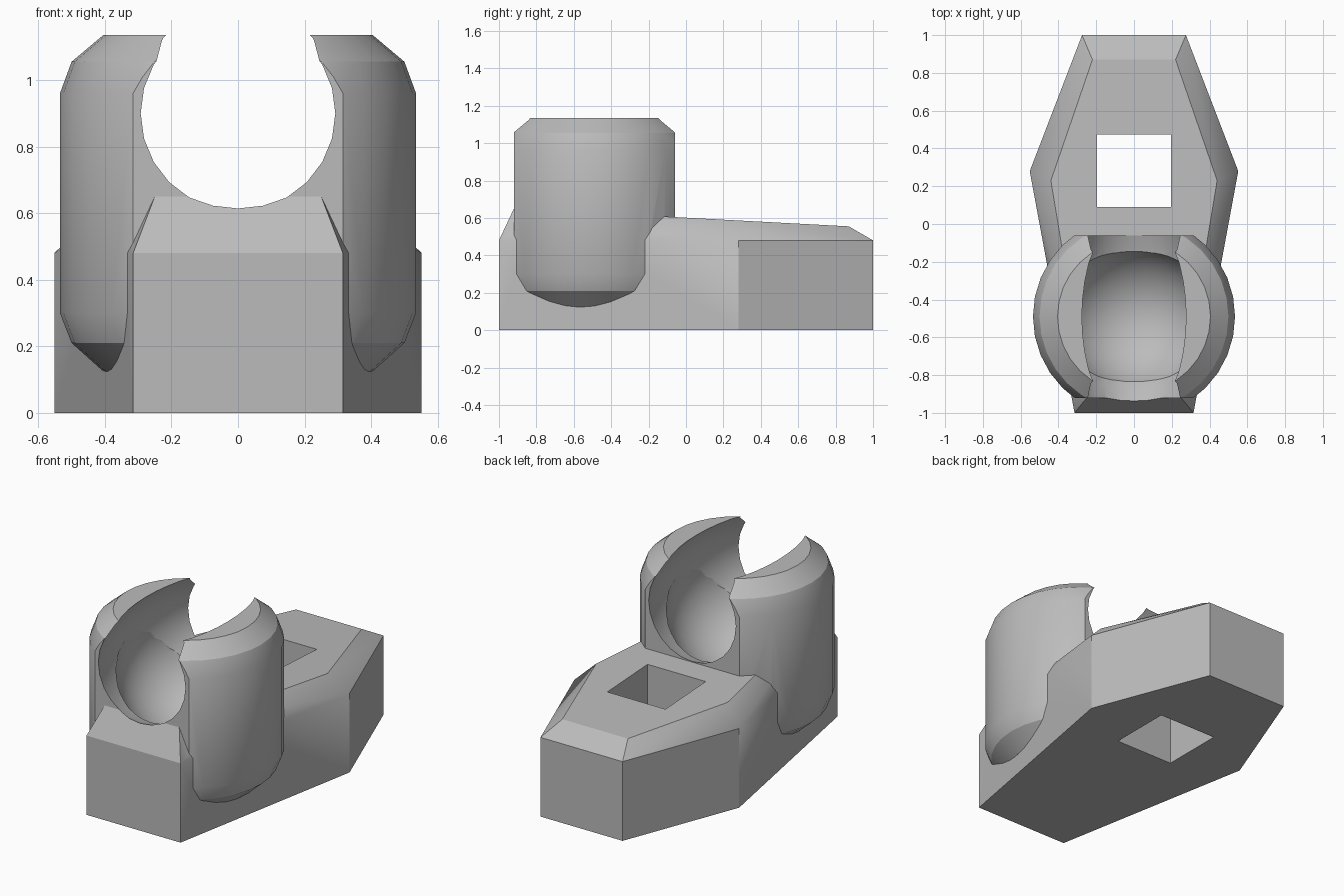
import bpy, bmesh, math
from mathutils import Matrix

cube = bpy.data.objects.get("Cube")
if cube:
    bpy.data.objects.remove(cube, do_unlink=True)

CENTRE_Y = -0.49


def to_object(name, bm):
    bmesh.ops.recalc_face_normals(bm, faces=bm.faces)
    mesh = bpy.data.meshes.new(name)
    bm.to_mesh(mesh)
    bm.free()
    obj = bpy.data.objects.new(name, mesh)
    bpy.context.scene.collection.objects.link(obj)
    return obj


def hull(name, half_points):
    """Convex solid from points on one side, mirrored across x."""
    bm = bmesh.new()
    for x, y, z in half_points:
        for side in (-1, 1):
            bm.verts.new((side * x, y, z))
    bmesh.ops.convex_hull(bm, input=bm.verts)
    bmesh.ops.dissolve_limit(bm, angle_limit=math.radians(1),
                             verts=bm.verts, edges=bm.edges)
    return to_object(name, bm)


def box(name, x, y0, y1, z0, z1):
    return hull(name, [(x, y, z) for y in (y0, y1) for z in (z0, z1)])


def ball(name, radii, z, segments, rings):
    """Ellipsoid with its poles along y."""
    bm = bmesh.new()
    bmesh.ops.create_uvsphere(bm, u_segments=segments, v_segments=rings, radius=1)
    place = (Matrix.Translation((0, CENTRE_Y, z)) @ Matrix.Diagonal((*radii, 1))
             @ Matrix.Rotation(math.pi / 2, 4, 'X'))
    bmesh.ops.transform(bm, matrix=place, verts=bm.verts)
    return to_object(name, bm)


def lathe(name, profile, segments):
    """Closed solid of revolution about a vertical axis."""
    bm = bmesh.new()
    loops = []
    for r, z in profile:
        loops.append([bm.verts.new((r * math.cos(2 * math.pi * i / segments),
                                    CENTRE_Y + r * math.sin(2 * math.pi * i / segments), z))
                      for i in range(segments)])
    for low, high in zip(loops, loops[1:]):
        for i in range(segments):
            j = (i + 1) % segments
            bm.faces.new((low[i], low[j], high[j], high[i]))
    bm.faces.new(loops[0][::-1])
    bm.faces.new(loops[-1])
    return to_object(name, bm)


def combine(target, tool, operation):
    mod = target.modifiers.new("combine", 'BOOLEAN')
    mod.operation, mod.solver, mod.object = operation, 'EXACT', tool
    bpy.context.view_layer.update()
    graph = bpy.context.evaluated_depsgraph_get()
    mesh = bpy.data.meshes.new_from_object(target.evaluated_get(graph))
    target.modifiers.clear()
    target.data = mesh
    bpy.data.objects.remove(tool, do_unlink=True)


# Six-sided base with a chamfered, gently sloping top
outline = [(0.315, -1), (0.552, 0.28), (0.275, 1)]
top = [(0.25, -0.92, 0.65), (0.44, 0.23, 0.589), (0.22, 0.87, 0.555)]
body = hull("socket_body", [(x, y, z) for x, y in outline for z in (0, 0.48)] + top)

# Round column with rounded ends, cut flat at front and back
column = lathe("column", [(0.405, 0.125), (0.50, 0.21), (0.535, 0.30),
                          (0.535, 0.96), (0.50, 1.055), (0.405, 1.135)], 32)
combine(column, box("flat_cut", 1, CENTRE_Y - 0.43, CENTRE_Y + 0.43, 0, 2), 'INTERSECT')
combine(body, column, 'UNION')

# Barrel-shaped channel, spherical seat and square hole
combine(body, ball("channel", (0.365, 0.72, 0.365), 0.90, 24, 24), 'DIFFERENCE')
combine(body, ball("seat", (0.39, 0.39, 0.39), 0.76, 32, 16), 'DIFFERENCE')
combine(body, box("square_hole", 0.195, 0.09, 0.475, -1, 1), 'DIFFERENCE')

# Single grey finish
grey = bpy.data.materials.new("grey")
grey.use_nodes = True
grey.diffuse_color = (0.5, 0.5, 0.5, 1)
grey.node_tree.nodes["Principled BSDF"].inputs["Base Color"].default_value = (0.5, 0.5, 0.5, 1)
body.data.materials.clear()
body.data.materials.append(grey)
for face in body.data.polygons:
    face.material_index = 0

bpy.ops.object.select_all(action='DESELECT')
body.select_set(True)
bpy.context.view_layer.objects.active = body
bpy.ops.object.shade_smooth_by_angle(angle=math.radians(25))
